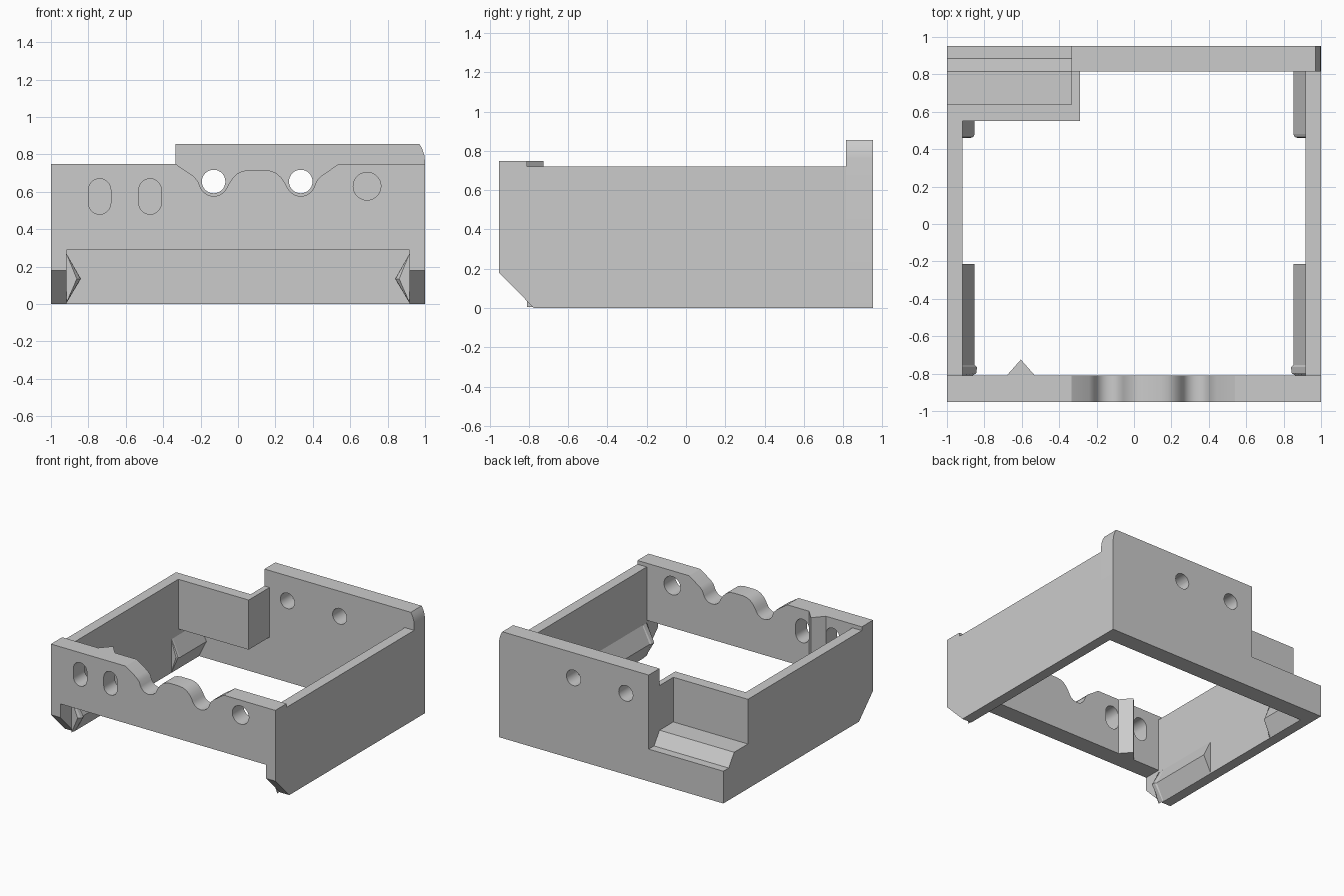
import bpy, bmesh, math

cube = bpy.data.objects.get("Cube")
if cube:
    bpy.data.objects.remove(cube)

grey = bpy.data.materials.new("plain grey")
grey.use_nodes = True
GREY = (0.6, 0.6, 0.6, 1)
grey.diffuse_color = GREY
grey.node_tree.nodes["Principled BSDF"].inputs["Base Color"].default_value = GREY


def loft(name, rings):
    """Solid skin through closed rings of equal point count."""
    bm = bmesh.new()
    loops = [[bm.verts.new(p) for p in ring] for ring in rings]
    n = len(loops[0])
    for a, b in zip(loops, loops[1:]):
        for i in range(n):
            j = (i + 1) % n
            bm.faces.new((a[i], a[j], b[j], b[i]))
    bm.faces.new(loops[0])
    bm.faces.new(loops[-1])
    bmesh.ops.recalc_face_normals(bm, faces=bm.faces)
    mesh = bpy.data.meshes.new(name)
    bm.to_mesh(mesh)
    bm.free()
    mesh.materials.append(grey)
    obj = bpy.data.objects.new(name, mesh)
    bpy.context.collection.objects.link(obj)
    return obj


def along_y(name, profile, y0, y1):
    return loft(name, [[(x, y, z) for x, z in profile] for y in (y0, y1)])


def along_x(name, profile, x0, x1):
    return loft(name, [[(x, y, z) for y, z in profile] for x in (x0, x1)])


def box(name, x0, x1, y0, y1, z0, z1):
    return along_y(name, [(x0, z0), (x1, z0), (x1, z1), (x0, z1)], y0, y1)


def arc(cx, cz, r, start, end, steps):
    angles = [math.radians(start + (end - start) * i / steps) for i in range(steps + 1)]
    return [(cx + r * math.cos(a), cz + r * math.sin(a)) for a in angles]


def cut(wall, name, profile, y):
    cutter = along_y(name, profile, y - 0.2, y + 0.2)
    cutter.hide_render = True
    cutter.hide_viewport = True
    mod = wall.modifiers.new(name, "BOOLEAN")
    mod.operation = "DIFFERENCE"
    mod.solver = "EXACT"
    mod.object = cutter


def smooth(obj):
    bpy.ops.object.select_all(action="DESELECT")
    obj.select_set(True)
    bpy.context.view_layer.objects.active = obj
    for mod in list(obj.modifiers):
        bpy.ops.object.modifier_apply(modifier=mod.name)
    bpy.ops.object.shade_smooth_by_angle(angle=math.radians(30))


F, FI, B, BI = -0.953, -0.81, 0.953, 0.815   # outer and inner faces of end walls
W = 0.917                                    # inner face of side walls
MID = 0.1025                                 # centre of the scalloped edge

# Front wall with a symmetric scalloped top edge
half = [(-0.335, 0.75), (-0.24, 0.685), (-0.215, 0.658)]
half += arc(-0.13, 0.655, 0.078, 205, 335, 14)
half += [(-0.048, 0.645), (-0.03, 0.672), (-0.003, 0.698), (0.025, 0.711), (0.06, 0.717)]
edge = half + [(2 * MID - x, z) for x, z in reversed(half)]
front = along_y("front_wall", [(-1, 0.29), (-1, 0.75)] + edge + [(1, 0.75), (1, 0.29)], F, FI)
for x in (-0.74, -0.47):
    slot = arc(x, 0.61, 0.06, 0, 180, 12) + arc(x, 0.54, 0.06, 180, 360, 12)
    cut(front, "slot_cutter", slot, F)
cut(front, "round_cutter", arc(0.69, 0.63, 0.074, 0, 348.75, 31), F)
smooth(front)

# Locating wedge behind the front wall
loft("wedge_rib", [[(-0.68, FI, z), (-0.605, -0.725, z), (-0.53, FI, z)] for z in (0.29, 0.75)])

# Back wall, low beside the pocket and rounded at the far corner
back = along_y("back_wall", [(-1, 0), (1, 0), (1, 0.76), (0.996, 0.795), (0.986, 0.828),
                             (0.97, 0.857), (-0.335, 0.857), (-0.335, 0.26), (-1, 0.26)], BI, B)
for x in (MID - 0.233, MID + 0.233):
    cut(back, "back_hole_cutter", arc(x, 0.655, 0.063, 0, 348.75, 31), B)
smooth(back)

# Side walls with chamfered front feet
foot = [(FI, 0.29), (F, 0.29), (F, 0.18), (-0.775, 0), (BI, 0)]
ledge = [(BI, 0.26), (0.885, 0.26), (BI, 0.36), (0.64, 0.36)]
along_x("left_wall", foot + [(BI, 0.72), (FI, 0.72)], W, 1)
along_x("right_wall", foot + ledge + [(0.64, 0.72), (FI, 0.72)], -1, -W)

# Corner pocket: sloped floor and two thin walls
along_x("pocket_floor", [(0.64, 0.32), (BI, 0.32)] + ledge, -W, -0.335)
box("pocket_front_wall", -W, -0.29, 0.55, 0.64, 0.32, 0.72)
box("pocket_side_wall", -0.335, -0.29, 0.64, BI, 0.32, 0.72)

# Pointed guide rails inside the side walls
rails = {"front": [(-0.81, 0.862), (-0.797, 0.842), (-0.765, 0.84), (-0.755, 0.852), (-0.215, 0.852)],
         "rear": [(0.46, 0.875), (0.465, 0.86), (0.48, 0.852), (BI, 0.852)]}
for side, s in (("left", 1), ("right", -1)):
    for end, stations in rails.items():
        loft(f"{side}_{end}_rail", [[(s * W, y, 0.27), (s * tip, y, 0.135), (s * W, y, 0.005)]
                                    for y, tip in stations])
